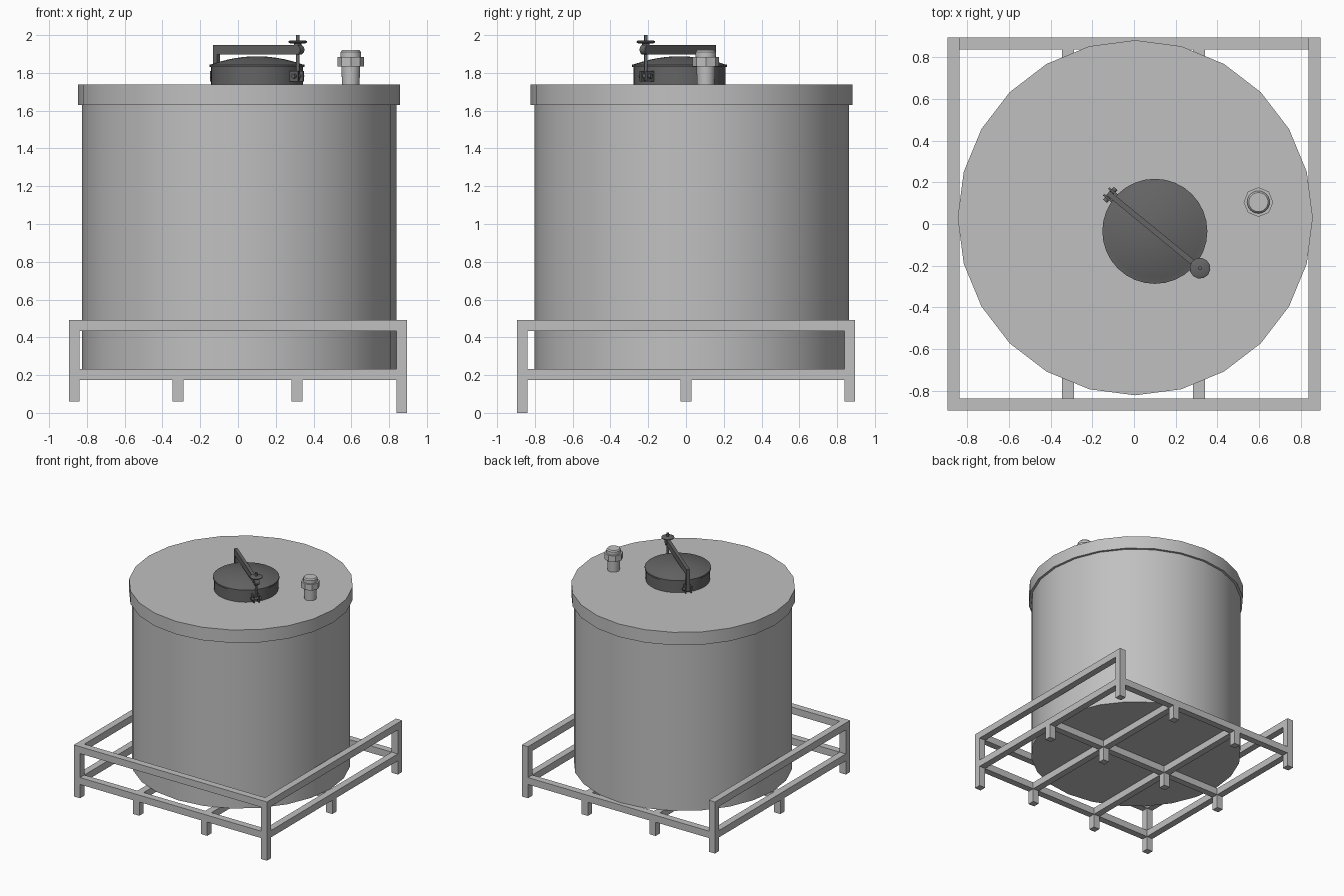
import bpy, math
from mathutils import Matrix, Vector

if "Cube" in bpy.data.objects:
    bpy.data.objects.remove(bpy.data.objects["Cube"])


def material(name, v):
    m = bpy.data.materials.new(name)
    m.diffuse_color = (v, v, v, 1)
    m.use_nodes = True
    m.node_tree.nodes["Principled BSDF"].inputs["Base Color"].default_value = m.diffuse_color
    return m


GREY = material("light grey", 0.53)
DARK = material("dark grey", 0.13)


def make(name, verts, faces, mat, matrix=None, smooth=False):
    me = bpy.data.meshes.new(name)
    me.from_pydata(verts, [], faces)
    me.materials.append(mat)
    ob = bpy.data.objects.new(name, me)
    bpy.context.collection.objects.link(ob)
    if matrix:
        me.transform(matrix)
    if smooth:
        bpy.ops.object.select_all(action='DESELECT')
        ob.select_set(True)
        bpy.context.view_layer.objects.active = ob
        bpy.ops.object.shade_smooth_by_angle(angle=math.radians(32))
    return ob


def box(name, x, y, z, mat, matrix=None):
    """Box from (min, max) pairs."""
    v = [(a, b, c) for a in x for b in y for c in z]
    f = [(0, 1, 3, 2), (4, 6, 7, 5), (0, 4, 5, 1), (2, 3, 7, 6), (0, 2, 6, 4), (1, 5, 7, 3)]
    return make(name, v, f, mat, matrix)


def lathe(name, profile, n, mat, matrix, smooth=True):
    """Closed solid turned from (radius, z) rings, listed from the bottom up."""
    v = [(r * math.cos(math.tau * i / n), r * math.sin(math.tau * i / n), z)
         for r, z in profile for i in range(n)]
    f = [tuple(reversed(range(n)))]
    for k in range(len(profile) - 1):
        for i in range(n):
            j = (i + 1) % n
            f.append((k * n + i, k * n + j, (k + 1) * n + j, (k + 1) * n + i))
    top = (len(profile) - 1) * n
    f.append(tuple(range(top, top + n)))
    return make(name, v, f, mat, matrix, smooth)


# Tank body and overhanging lid
axis = Matrix.Translation((0.006, 0.03, 0))
lathe("tank_body", [(0.832, 0.233), (0.832, 1.70)], 24, GREY, axis)
lathe("tank_lid", [(0.852, 1.63), (0.852, 1.738)], 24, GREY, axis)

# Frame: corner posts (the front right one is longest) and short inner feet
E, W = 0.895, 0.057
LOW, HIGH = (0.175, 0.233), (0.434, 0.492)
IN = E - W
for ix, x in enumerate((-E + W / 2, -0.317, 0.312, E - W / 2)):
    for iy, y in enumerate((-E + W / 2, 0, E - W / 2)):
        corner = ix in (0, 3) and iy in (0, 2)
        z0 = 0 if (ix, iy) == (3, 0) else 0.06
        box("corner_post" if corner else "frame_foot", (x - W / 2, x + W / 2),
            (y - W / 2, y + W / 2), (z0, HIGH[1] if corner else LOW[0]), GREY)

# Lower rails and cross beams
for s in (-1, 1):
    edge = sorted((s * IN, s * E))
    box("lower_side_rail", edge, (-IN, IN), LOW, GREY)
    box("lower_end_rail", (-IN, IN), edge, LOW, GREY)
    box("upper_side_rail", edge, (-IN, IN), HIGH, GREY)
box("upper_front_rail", (-IN, IN), (-E, -IN), HIGH, GREY)
for x in (-0.317, 0.312):
    box("long_cross_beam", (x - W / 2, x + W / 2), (-IN, IN), LOW, GREY)
for x0, x1 in ((-IN, -0.3455), (-0.2885, 0.2835), (0.3405, IN)):
    box("middle_cross_beam", (x0, x1), (-W / 2, W / 2), LOW, GREY)

# Manhole: collar, rim and domed cover
hatch = Matrix.Translation((0.1, -0.035, 0))
lathe("manhole_collar", [(0.244, 1.736), (0.244, 1.832)], 32, DARK, hatch)
dome = [(0.252, 1.83), (0.252, 1.843), (0.238, 1.846)]
dome += [(0.238 * math.cos(t), 1.846 + 0.042 * (1 - math.cos(t) ** 2))
         for t in (math.radians(a) for a in (20, 35, 50, 62, 74, 84, 89))]
lathe("manhole_cover", dome, 32, DARK, hatch)

# Clamp arm across the cover, local x runs from hinge to bolt
clamp = hatch @ Matrix.Rotation(math.radians(-39.3), 4, 'Z')
box("clamp_arm", (-0.29, 0.285), (-0.013, 0.013), (1.897, 1.948), DARK, clamp)
box("clamp_arm_leg", (-0.29, -0.262), (-0.013, 0.013), (1.765, 1.897), DARK, clamp)
across = Matrix.Rotation(math.pi / 2, 4, 'X')


def cross_cylinder(name, u, z, r, half, n=12):
    place = clamp @ Matrix.Translation(Vector((u, 0, z))) @ across
    lathe(name, [(r, -half), (r, half)], n, DARK, place)


cross_cylinder("clamp_arm_end", 0.285, 1.9225, 0.0255, 0.018, 16)
for u, s in ((-0.276, -1), (0.28, 1)):
    for v in (-0.025, 0.015):
        box("hinge_lug", sorted((s * 0.238, s * 0.302)), (v, v + 0.01), (1.755, 1.81), DARK, clamp)
    cross_cylinder("hinge_pin", u, 1.783, 0.012, 0.04)

# Swing bolt with hand knob
bolt = clamp @ Matrix.Translation((0.28, 0, 0))
lathe("swing_bolt", [(0.009, 1.76), (0.009, 2.0)], 12, DARK, bolt)
lathe("bolt_collar", [(0.02, 1.948), (0.02, 1.958)], 12, DARK, bolt)
lathe("bolt_knob", [(0.04, 1.956), (0.05, 1.961), (0.05, 1.967), (0.04, 1.972)], 12, DARK, bolt)

# Vent fitting: neck, octagonal nut and cap
vent = Matrix.Translation((0.597, 0.105, 0))
lathe("vent_neck", [(0.046, 1.737), (0.05, 1.834)], 24, GREY, vent)
lathe("vent_nut", [(0.071, 1.834), (0.071, 1.884)], 8, GREY, vent, False)
lathe("vent_cap", [(0.054, 1.884), (0.054, 1.91), (0.046, 1.92)], 24, GREY, vent)
